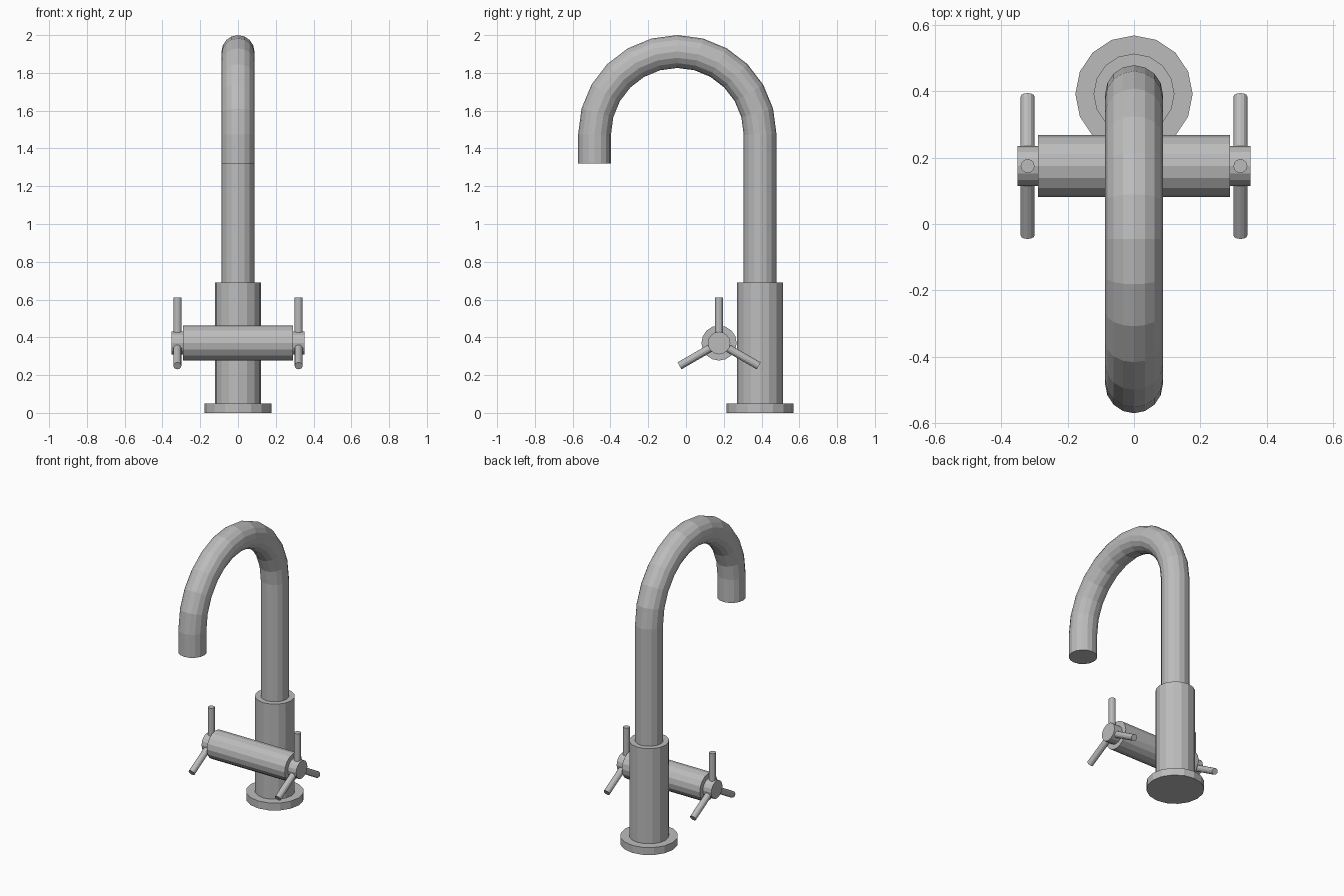
import bpy, bmesh
from math import sin, cos, pi, radians
from mathutils import Vector, Matrix

if "Cube" in bpy.data.objects:
    bpy.data.objects.remove(bpy.data.objects["Cube"])

SIDES = 16
BODY_Y = 0.392
BAR = Vector((0, 0.175, 0.37))

metal = bpy.data.materials.new("grey metal")
metal.use_nodes = True
colour = (0.5, 0.5, 0.5, 1)
metal.diffuse_color = colour
metal.node_tree.nodes["Principled BSDF"].inputs["Base Color"].default_value = colour


def finish(name, bm):
    bmesh.ops.recalc_face_normals(bm, faces=bm.faces)
    mesh = bpy.data.meshes.new(name)
    bm.to_mesh(mesh)
    bm.free()
    mesh.materials.append(metal)
    obj = bpy.data.objects.new(name, mesh)
    bpy.context.collection.objects.link(obj)


def tube(name, path, tangents, radius, sides=SIDES):
    """Capped tube with one ring per path point, square to its tangent."""
    bm = bmesh.new()
    rings = []
    for point, tangent in zip(path, tangents):
        t = Vector(tangent).normalized()
        side = Vector((0, 1, 0)) if abs(t.x) > 0.9 else Vector((1, 0, 0))
        other = t.cross(side)
        rings.append([bm.verts.new(Vector(point) + radius * (cos(a) * side + sin(a) * other))
                      for a in (2 * pi * i / sides for i in range(sides))])
    for low, high in zip(rings, rings[1:]):
        for i in range(sides):
            j = (i + 1) % sides
            bm.faces.new((low[i], low[j], high[j], high[i]))
    bm.faces.new(rings[0][::-1])
    bm.faces.new(rings[-1])
    finish(name, bm)


def rod(name, start, end, radius, sides=SIDES):
    direction = Vector(end) - Vector(start)
    tube(name, [start, end], [direction, direction], radius, sides)


# Base flange and upright body
rod("base_flange", (0, BODY_Y, 0), (0, BODY_Y, 0.05), 0.177)
rod("body", (0, BODY_Y, 0.05), (0, BODY_Y, 0.69), 0.122)

# Gooseneck spout: riser, half circle, short drop
bend, centre_y, centre_z = 0.438, BODY_Y - 0.438, 1.475
path = [(0, BODY_Y, 0.69)]
tangents = [(0, 0, 1)]
for step in range(13):
    a = pi * step / 12
    path.append((0, centre_y + bend * cos(a), centre_z + bend * sin(a)))
    tangents.append((0, -sin(a), cos(a)))
path.append((0, centre_y - bend, 1.32))
tangents.append((0, 0, -1))
tube("spout", path, tangents, 0.087)

# Valve crossbar
rod("valve_bar", BAR - Vector((0.29, 0, 0)), BAR + Vector((0.29, 0, 0)), 0.093)

# Three-spoke handles at both ends
for label, s in (("left", 1), ("right", -1)):
    rod(label + "_handle_hub", BAR + Vector((s * 0.29, 0, 0)),
        BAR + Vector((s * 0.352, 0, 0)), 0.06)
    hub = BAR + Vector((s * 0.321, 0, 0))
    for n in range(3):
        out = Matrix.Rotation(radians(120 * n), 3, 'X') @ Vector((0, 0, 1))
        rod(f"{label}_handle_spoke_{n + 1}", hub + out * 0.04, hub + out * 0.242, 0.021, 12)
